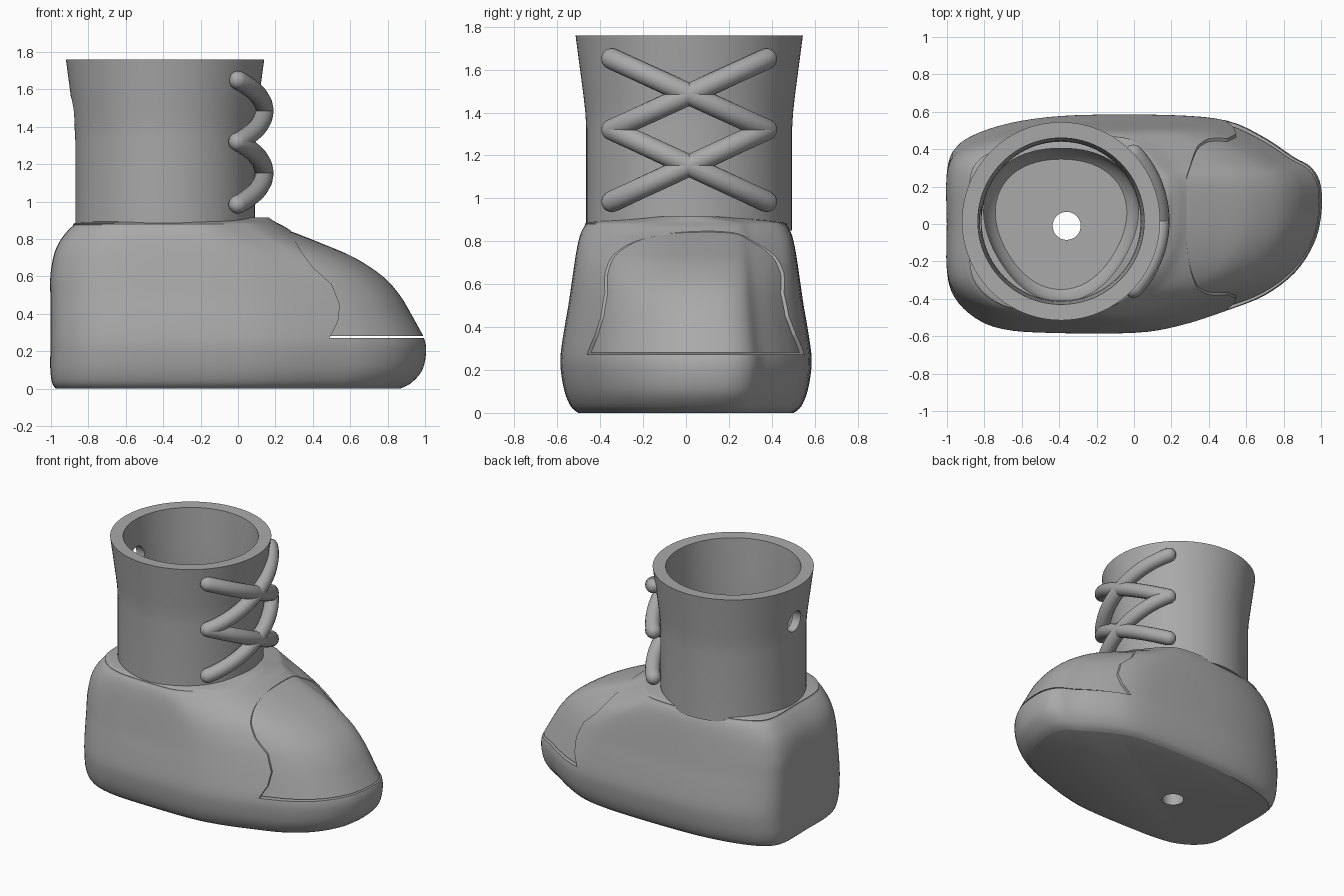
import bpy, bmesh, math
from mathutils import Vector

if "Cube" in bpy.data.objects:
    bpy.data.objects.remove(bpy.data.objects["Cube"], do_unlink=True)

grey = bpy.data.materials.new("plain grey")
grey.use_nodes = True
grey.diffuse_color = (0.4, 0.4, 0.4, 1)
grey.node_tree.nodes["Principled BSDF"].inputs["Base Color"].default_value = grey.diffuse_color

CX, CY = -0.39, 0.015  # shaft axis


def make(name, rings, closed=False):
    """Skin a stack of equal rings; closed joins last ring to first."""
    bm = bmesh.new()
    loops = [[bm.verts.new(p) for p in ring] for ring in rings]
    n = len(loops[0])
    pairs = list(zip(loops, loops[1:])) + ([(loops[-1], loops[0])] if closed else [])
    for a, b in pairs:
        for i in range(n):
            j = (i + 1) % n
            bm.faces.new((a[i], a[j], b[j], b[i]))
    if not closed:
        bm.faces.new(loops[0][::-1])
        bm.faces.new(loops[-1])
    bmesh.ops.recalc_face_normals(bm, faces=bm.faces)
    mesh = bpy.data.meshes.new(name)
    bm.to_mesh(mesh)
    bm.free()
    mesh.materials.append(grey)
    ob = bpy.data.objects.new(name, mesh)
    bpy.context.collection.objects.link(ob)
    return ob


def activate(ob):
    bpy.ops.object.select_all(action='DESELECT')
    ob.select_set(True)
    bpy.context.view_layer.objects.active = ob


def cut(ob, cutter):
    cutter.hide_render = True
    mod = ob.modifiers.new("cut", 'BOOLEAN')
    mod.operation, mod.object, mod.solver = 'DIFFERENCE', cutter, 'EXACT'
    activate(ob)
    bpy.ops.object.modifier_apply(modifier=mod.name)
    bpy.data.objects.remove(cutter, do_unlink=True)


def smooth(ob, angle=35):
    activate(ob)
    bpy.ops.object.shade_smooth_by_angle(angle=math.radians(angle))


def spline(points, steps, closed):
    """Points of a smooth curve through the given ones."""
    pts = [Vector(p) for p in points]
    n = len(pts)
    pick = (lambda i: pts[i % n]) if closed else (lambda i: pts[max(0, min(n - 1, i))])
    out = []
    for i in range(n if closed else n - 1):
        a, b, c, d = (pick(i + k) for k in (-1, 0, 1, 2))
        for s in range(steps):
            t = s / steps
            out.append(b + (c - a) * t / 2 + (a * 2 - b * 5 + c * 4 - d) * t * t / 2
                       + (b * 3 - a - c * 3 + d) * t ** 3 / 2)
    return out if closed else out + [pts[-1]]


def circle(r, z, n=64, x=CX, y=CY):
    return [(x + r * math.cos(k * math.tau / n), y + r * math.sin(k * math.tau / n), z)
            for k in range(n)]


def prism(name, xz, y0, y1):
    return make(name, [[(x, y, z) for x, z in xz] for y in (y0, y1)])


# Plan outline of the foot, turning slightly inward at the toe
plan = spline([(-1, 0), (-1, -.25), (-.96, -.39), (-.85, -.5), (-.7, -.56), (-.45, -.58),
               (0, -.58), (.25, -.54), (.5, -.46), (.7, -.38), (.86, -.26), (.96, -.11),
               (1, .04), (1, .2), (.95, .3), (.85, .36), (.7, .46), (.5, .55), (.2, .58),
               (-.3, .58), (-.6, .55), (-.82, .49), (-.95, .41), (-1, .28)], 4, True)

# Height, heel x, toe x and width of each level
levels = [(0, -.97, .86, .86), (.03, -.99, .92, .92), (.1, -1, .98, .97), (.2, -1, 1, 1),
          (.28, -1, .985, 1), (.4, -1, .92, .97), (.5, -1, .86, .94), (.6, -1, .77, .915),
          (.7, -.985, .62, .89), (.77, -.96, .46, .87), (.83, -.92, .31, .845),
          (.87, -.88, .24, .81), (.89, -.83, .2, .76), (.916, -.4, .16, .35)]


def foot_rings(stack, width=1):
    rings = []
    for z, heel, toe, w in spline(stack, 4, False):
        ring = []
        for x, y in plan:
            end = toe if x > CX else -heel
            span = (x - CX) / (1 - CX) if x > CX else (x - CX) / (1 + CX)
            new_x = CX + span * ((toe - CX) if x > CX else (CX - heel))
            ring.append((new_x, y * w * width, z))
        rings.append(ring)
    return rings


# Foot body with a recess for the toe cap, a foot opening and a sole hole
body = make("foot_body", foot_rings(levels))
recess = [(.49, .272), (.535, .36), (.545, .45), (.5, .56), (.4, .65), (.34, .73),
          (.28, .835), (.28, 1.1), (1.3, 1.1), (1.3, .272)]
cut(body, prism("recess_cutter", recess, -1, 1))


def opening_ring(scale, z, n=64):
    ring = []
    for k in range(n):
        a = k * math.tau / n
        r = scale * (.41 + .02 * math.cos(3 * (a + math.pi / 2)))
        ring.append((CX + r * math.cos(a), CY + r * math.sin(a), z))
    return ring


cut(body, make("opening_cutter", [opening_ring(s, z) for s, z in
                                  ((.85, .12), (.95, .16), (1, .25), (1, 1.2))]))
cut(body, make("sole_hole_cutter", [circle(.075, z, 32, -.36, -.01) for z in (-.2, .4)]))
smooth(body)

# Toe cap, slightly narrower than the body, with a slit above the sole
cap_levels = [(.282, -1, .985, 1)] + levels[5:11] + [(.845, -.9, .27, .8)]
cap = make("toe_cap", foot_rings(cap_levels, .965))
cut(cap, prism("cap_cutter", [(-1.2, 0), (.2, 0), (.2, 1.2), (-1.2, 1.2)], -1, 1))
smooth(cap)

# Hollow flared shaft with a round hole at the back
profile = [(.48, .85), (.48, 1.33), (.484, 1.4), (.493, 1.48), (.53, 1.76),
           (.445, 1.757), (.43, 1.48), (.425, 1.35), (.425, .85)]
shaft = make("shaft", [circle(r, z, 96) for r, z in profile], closed=True)
eyelet = [[(x, CY + r * math.cos(k * math.tau / 32), 1.49 + r * math.sin(k * math.tau / 32))
           for k in range(32)] for x, r in ((-1.1, .075), (-.7, .075))]
cut(shaft, make("eyelet_cutter", eyelet))
smooth(shaft, 30)

# Crossed laces that hug the front of the shaft
LACE_R, REACH, WRAP = .05, .36, .53


def lace_point(y, z):
    return Vector((CX + math.sqrt(WRAP ** 2 - y * y), CY + y, z))


def lace(name, z_top, z_low, side):
    steps, sides = 24, 16
    path = [lace_point(side * REACH * (1 - 2 * k / steps), z_top + (z_low - z_top) * k / steps)
            for k in range(steps + 1)]
    tangents = [(path[min(k + 1, steps)] - path[max(k - 1, 0)]).normalized()
                for k in range(steps + 1)]
    # Rounded ends are extra rings that shrink along the end tangents
    ends = [(math.sin(a), math.cos(a)) for a in (math.radians(d) for d in (85, 65, 45, 22))]
    stations = [(path[0] - tangents[0] * LACE_R * s, tangents[0], c) for s, c in ends]
    stations += [(p, t, 1) for p, t in zip(path, tangents)]
    stations += [(path[-1] + tangents[-1] * LACE_R * s, tangents[-1], c) for s, c in ends[::-1]]
    rings = []
    for p, t, c in stations:
        out = Vector((p.x - CX, p.y - CY, 0)).normalized()
        u = (out - t * out.dot(t)).normalized()
        v = t.cross(u)
        rings.append([p + (u * math.cos(a) + v * math.sin(a)) * LACE_R * c
                      for a in (k * math.tau / sides for k in range(sides))])
    smooth(make(name, rings), 60)


for row, (top, low) in enumerate(((1.65, 1.32), (1.32, .985))):
    for side, label in ((1, "left"), (-1, "right")):
        lace(f"lace_{label}_{row + 1}", top, low, side)
